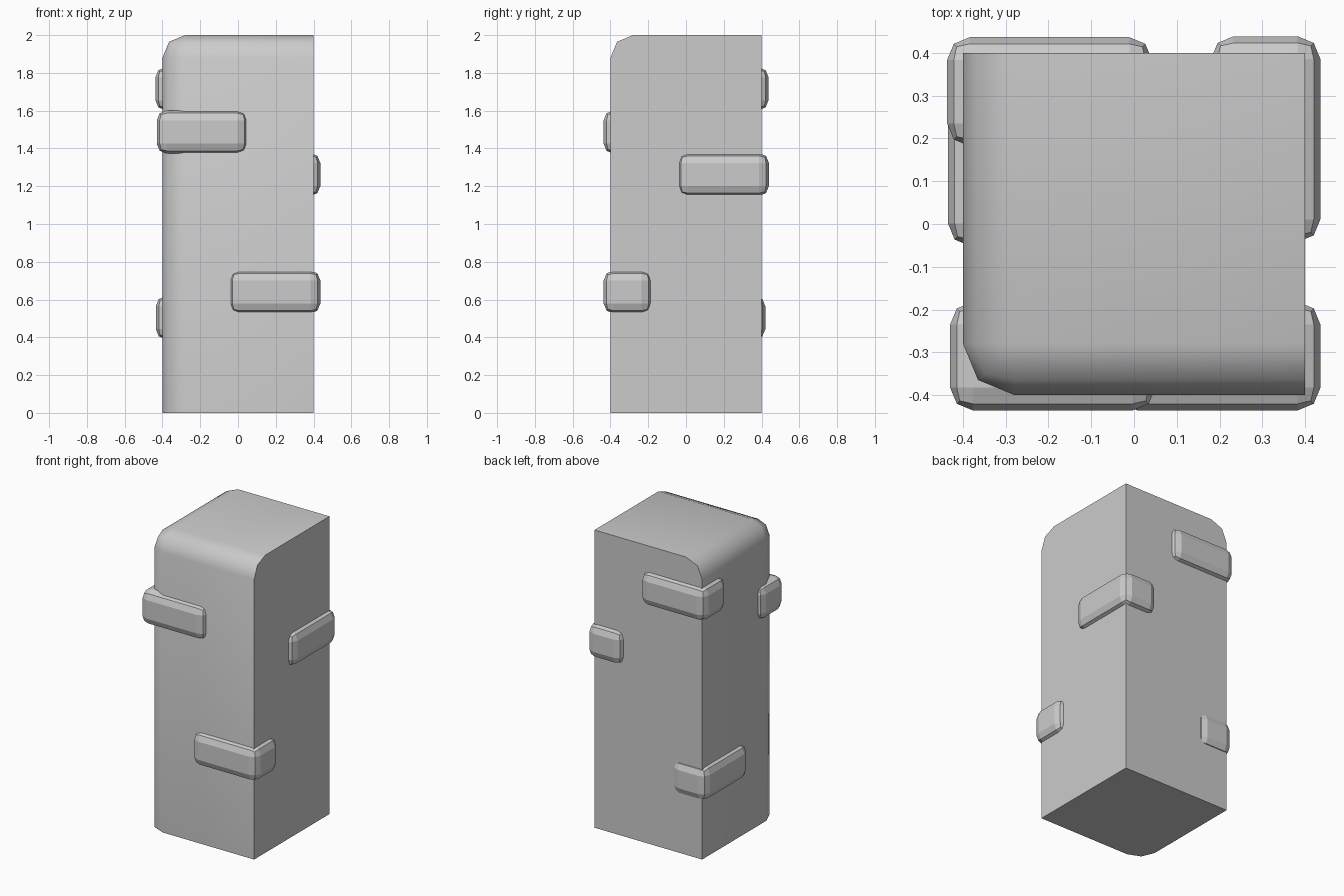
import bpy, bmesh, math
from mathutils import Vector

if "Cube" in bpy.data.objects:
    bpy.data.objects.remove(bpy.data.objects["Cube"])


def beveled_box(name, lo, hi, width, pick=lambda e: True):
    """Box between two corners, with the picked edges rounded in two segments."""
    lo, hi = Vector(lo), Vector(hi)
    size, mid = hi - lo, (lo + hi) / 2
    bm = bmesh.new()
    bmesh.ops.create_cube(bm, size=1)
    for v in bm.verts:
        v.co = Vector(v.co[i] * size[i] + mid[i] for i in range(3))
    bmesh.ops.bevel(bm, geom=[e for e in bm.edges if pick(e)], offset=width,
                    offset_type='OFFSET', segments=2, profile=0.5,
                    affect='EDGES', clamp_overlap=True)
    bmesh.ops.recalc_face_normals(bm, faces=bm.faces)
    mesh = bpy.data.meshes.new(name)
    bm.to_mesh(mesh)
    bm.free()
    obj = bpy.data.objects.new(name, mesh)
    bpy.context.collection.objects.link(obj)
    return obj


# Pillar: only the three edges meeting at the top front left corner are rounded
corner = Vector((-0.4, -0.4, 2.0))
pillar = beveled_box("pillar", (-0.4, -0.4, 0), (0.4, 0.4, 2.0), 0.12,
                     lambda e: any((v.co - corner).length < 1e-4 for v in e.verts))
bpy.context.view_layer.objects.active = pillar
pillar.select_set(True)
bpy.ops.object.shade_smooth_by_angle(angle=math.radians(50))

# Bricks: sunk into the pillar corners, standing slightly proud of both faces
bricks = {
    "brick_front_left": ((-0.43, -0.436, 1.372), (0.05, -0.182, 1.602)),
    "brick_front_right": ((-0.045, -0.436, 0.526), (0.436, -0.182, 0.754)),
    "brick_back_right": ((0.18, -0.042, 1.148), (0.436, 0.439, 1.376)),
    "brick_back_left_upper": ((-0.437, 0.182, 1.602), (0.042, 0.437, 1.83)),
    "brick_back_left_lower": ((-0.435, -0.052, 0.39), (-0.18, 0.42, 0.618)),
}
for name, (lo, hi) in bricks.items():
    beveled_box(name, lo, hi, 0.053)
